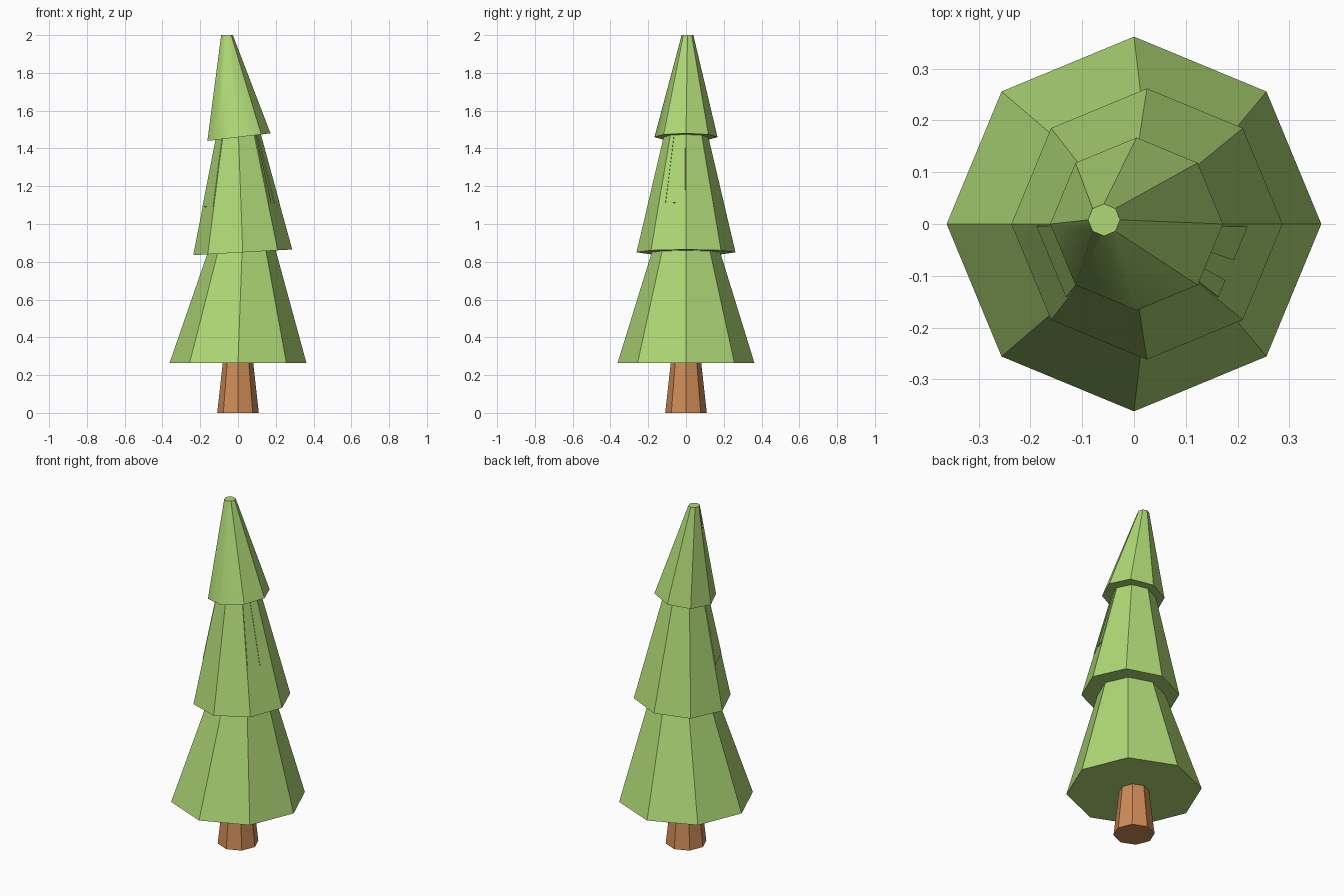
import bpy, bmesh
from math import cos, sin, radians
from mathutils import Vector

if "Cube" in bpy.data.objects:
    bpy.data.objects.remove(bpy.data.objects["Cube"])


def material(name, color):
    m = bpy.data.materials.new(name)
    m.diffuse_color = (*color, 1)
    m.use_nodes = True
    m.node_tree.nodes["Principled BSDF"].inputs["Base Color"].default_value = m.diffuse_color
    return m


green = material("foliage", (0.43, 0.69, 0.18))
brown = material("bark", (0.62, 0.26, 0.10))


def ring(cx, cy, z, r, tilt=0.0):
    """Octagon with a corner on +x; tilt is the rise in z along x."""
    pts = []
    for i in range(8):
        a = radians(45 * i)
        x = r * cos(a)
        pts.append(Vector((cx + x, cy + r * sin(a), z + tilt * x)))
    return pts


def finish(name, bm, mat):
    bmesh.ops.recalc_face_normals(bm, faces=bm.faces)
    mesh = bpy.data.meshes.new(name)
    bm.to_mesh(mesh)
    bm.free()
    mesh.materials.append(mat)
    ob = bpy.data.objects.new(name, mesh)
    bpy.context.collection.objects.link(ob)
    return ob


def frustum(name, low, high, mat, smooth_sides=()):
    bm = bmesh.new()
    a = [bm.verts.new(p) for p in low]
    b = [bm.verts.new(p) for p in high]
    bm.faces.new(a[::-1])
    bm.faces.new(b)
    for i in range(8):
        j = (i + 1) % 8
        f = bm.faces.new((a[i], a[j], b[j], b[i]))
        f.smooth = i in smooth_sides
    for e in bm.edges:
        e.smooth = all(f.smooth for f in e.link_faces)
    return finish(name, bm, mat)


# Trunk
frustum("trunk", ring(0, 0, 0, 0.11), ring(0, 0, 0.27, 0.08), brown)

# Three leaning, tapered tiers
frustum("lower_tier", ring(0, 0, 0.265, 0.362), ring(0.022, 0, 0.87, 0.175), green)
mid_low = ring(0.025, 0, 0.85, 0.262, 0.058)
mid_high = ring(0.002, 0, 1.48, 0.114, 0.06)
frustum("middle_tier", mid_low, mid_high, green)
frustum("top_tier", ring(0.005, 0, 1.46, 0.167, 0.12),
        ring(-0.058, 0.008, 2.0, 0.031), green, smooth_sides=(4, 5, 6))


# Thin strips hanging from the top tier over the middle tier
def strip(name, side, u0, u1, t0=0.4):
    j = (side + 1) % 8

    def at(u, t):
        return (mid_low[side].lerp(mid_low[j], u)).lerp(
            mid_high[side].lerp(mid_high[j], u), t)

    corners = [at(u0, t0), at(u1, t0), at(u1, 1), at(u0, 1)]
    n = (corners[1] - corners[0]).cross(corners[3] - corners[0]).normalized()
    bm = bmesh.new()
    inner = [bm.verts.new(p - n * 0.002) for p in corners]
    outer = [bm.verts.new(p + n * 0.003) for p in corners]
    bm.faces.new(inner[::-1])
    bm.faces.new(outer)
    for i in range(4):
        k = (i + 1) % 4
        bm.faces.new((inner[i], inner[k], outer[k], outer[i]))
    finish(name, bm, green)


strip("left_strip", 4, 0.02, 0.98)
strip("right_strip_front", 7, 0.02, 0.25)
strip("right_strip_back", 7, 0.52, 0.97)
